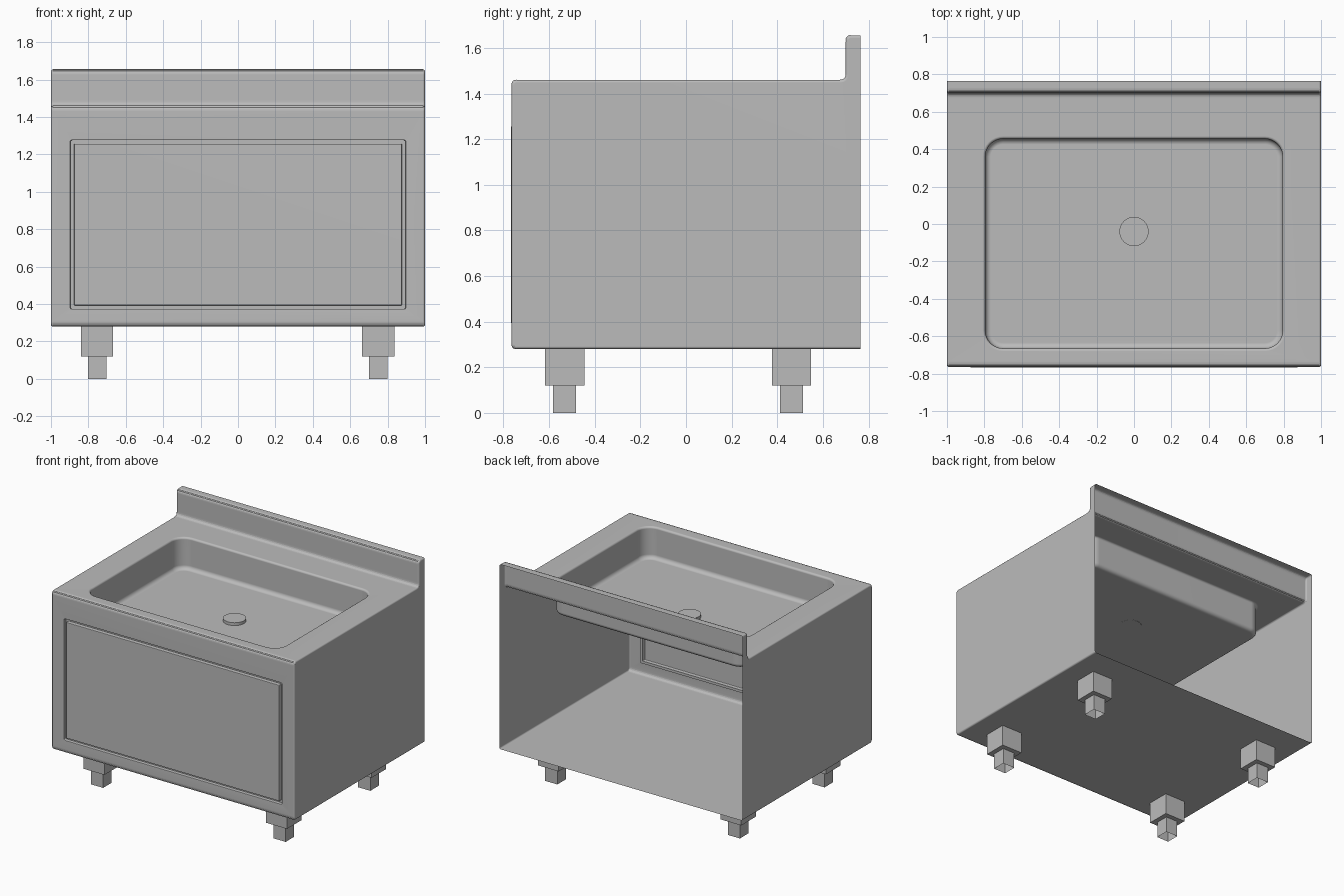
import bpy, bmesh, math
from mathutils import Vector

cube = bpy.data.objects.get("Cube")
if cube:
    bpy.data.objects.remove(cube, do_unlink=True)

# One brushed-steel grey for everything
steel = bpy.data.materials.new("steel_grey")
steel.use_nodes = True
GREY = (0.5, 0.5, 0.5, 1)
steel.diffuse_color = GREY
steel.node_tree.nodes["Principled BSDF"].inputs["Base Color"].default_value = GREY

HALF_Y, BASE, TOP, SPLASH_Y, SPLASH_TOP = 0.765, 0.28, 1.46, 0.70, 1.655


def finish(bm, name, smooth=True):
    mesh = bpy.data.meshes.new(name)
    bm.to_mesh(mesh)
    bm.free()
    ob = bpy.data.objects.new(name, mesh)
    bpy.context.collection.objects.link(ob)
    mesh.materials.append(steel)
    if smooth:
        bpy.ops.object.select_all(action='DESELECT')
        ob.select_set(True)
        bpy.context.view_layer.objects.active = ob
        bpy.ops.object.shade_smooth_by_angle(angle=math.radians(35))
        ob.modifiers.new("even_shading", 'WEIGHTED_NORMAL').keep_sharp = True
    return ob


def rounded_rect(hx, hy, r, steps):
    """Outline of a rounded rectangle, anticlockwise."""
    pts = []
    for k, (sx, sy) in enumerate([(1, 1), (-1, 1), (-1, -1), (1, -1)]):
        for i in range(steps + 1):
            a = math.pi / 2 * (k + i / steps)
            pts.append((sx * (hx - r) + r * math.cos(a), sy * (hy - r) + r * math.sin(a)))
    return pts


def fillet(inset, depth, r, kind, steps=4):
    """(inset, depth) steps of a quarter round: over a rim, or into a floor."""
    out = []
    for i in range(steps + 1):
        a = math.pi / 2 * i / steps
        s, c = math.sin(a), math.cos(a)
        out.append((inset + r * s, depth + r * (1 - c)) if kind == 'rim'
                   else (inset + r * (1 - c), depth + r * s))
    return out


def pressed_shape(bm, half, radius, levels, place, steps):
    """Loft a pressed recess through (inset, depth) levels and cap it."""
    rings = []
    for inset, depth in levels:
        pts = rounded_rect(half[0] - inset, half[1] - inset, max(radius - inset, 0.004), steps)
        rings.append([bm.verts.new(place(u, v, depth)) for u, v in pts])
    n = len(rings[0])
    for a, b in zip(rings, rings[1:]):
        for i in range(n):
            bm.faces.new((a[i], a[(i + 1) % n], b[(i + 1) % n], b[i]))
    bm.faces.new(rings[-1])
    return [bm.edges.get((rings[0][i], rings[0][(i + 1) % n])) for i in range(n)]


def open_face(bm, normal, level, rim):
    """Replace the largest flat face at a level with one that has a hole."""
    n = Vector(normal)
    face = max((f for f in bm.faces if abs(f.normal.dot(n)) > 0.99
                and abs(f.calc_center_median().dot(n) - level) < 0.002),
               key=lambda f: f.calc_area())
    outline = list(face.edges)
    bmesh.ops.delete(bm, geom=[face], context='FACES_ONLY')
    bmesh.ops.triangle_fill(bm, use_beauty=True, edges=outline + rim, normal=n)


# Cabinet shell: side profile carried across the width, back left open
bm = bmesh.new()
profile = [(HALF_Y, BASE), (-HALF_Y, BASE), (-HALF_Y, TOP), (SPLASH_Y, TOP),
           (SPLASH_Y, SPLASH_TOP), (HALF_Y, SPLASH_TOP)]
sides = [[bm.verts.new((x, y, z)) for y, z in profile] for x in (-1, 1)]
for side in sides:
    bm.faces.new(side)
for i in range(len(profile) - 1):
    bm.faces.new((sides[0][i], sides[0][i + 1], sides[1][i + 1], sides[1][i]))
bmesh.ops.recalc_face_normals(bm, faces=bm.faces[:])
across = [e for e in bm.edges if not e.is_boundary
          and abs(e.verts[0].co.x - e.verts[1].co.x) > 1]
bmesh.ops.bevel(bm, geom=across, offset=0.02, segments=4, profile=0.5, affect='EDGES')
rims = [e for e in bm.edges if not e.is_boundary
        and all(abs(abs(v.co.x) - 1) < 1e-4 for v in e.verts)]
bmesh.ops.bevel(bm, geom=rims, offset=0.012, segments=3, profile=0.5, affect='EDGES')
bm.normal_update()

# Sink basin pressed into the worktop
basin_levels = fillet(0, 0, 0.015, 'rim') + fillet(0.015, 0.205, 0.03, 'floor')
basin_rim = pressed_shape(bm, (0.81, 0.575), 0.11, basin_levels,
                          lambda u, v, d: (u, v - 0.105, TOP - d), 8)
bm.normal_update()
open_face(bm, (0, 0, 1), TOP, basin_rim)

# Front panel framed by a pressed groove
panel_levels = (fillet(0, 0, 0.006, 'rim', 2) + [(0.006, 0.025), (0.025, 0.025), (0.025, 0.003)]
                + [(0.027, -0.001), (0.031, -0.003)])
panel_rim = pressed_shape(bm, (0.902, 0.457), 0.014, panel_levels,
                          lambda u, v, d: (u, d - HALF_Y, v + 0.825), 3)
bm.normal_update()
open_face(bm, (0, -1, 0), HALF_Y, panel_rim)
bmesh.ops.recalc_face_normals(bm, faces=bm.faces[:])
if min(bm.faces, key=lambda f: f.calc_center_median().z).normal.z > 0:
    bmesh.ops.reverse_faces(bm, faces=bm.faces[:])
finish(bm, "cabinet_shell")

# Drain cap on the basin floor
bm = bmesh.new()
bmesh.ops.create_cone(bm, cap_ends=True, segments=40, radius1=0.078, radius2=0.078, depth=0.022)
bmesh.ops.translate(bm, verts=bm.verts[:], vec=(0, -0.04, TOP - 0.225))
finish(bm, "drain_cap")


def leg_box(bm, x, y, width, z0, z1, open_end):
    verts = bmesh.ops.create_cube(bm, size=1)["verts"]
    for v in verts:
        v.co = (x + v.co.x * width, y + v.co.y * width, z0 + (v.co.z + 0.5) * (z1 - z0))
    if open_end:
        bottom = [f for f in bm.faces if all(abs(v.co.z - z0) < 1e-5 for v in f.verts)]
        bmesh.ops.delete(bm, geom=bottom, context='FACES_ONLY')


# Four stepped feet, square tubes open underneath
for x, side in ((-0.753, "right"), (0.75, "left")):
    for y, end in ((-0.532, "front"), (0.463, "back")):
        bm = bmesh.new()
        leg_box(bm, x, y, 0.172, 0.12, BASE, False)
        leg_box(bm, x, y, 0.1, 0, 0.12, True)
        finish(bm, f"{end}_{side}_leg", smooth=False)
